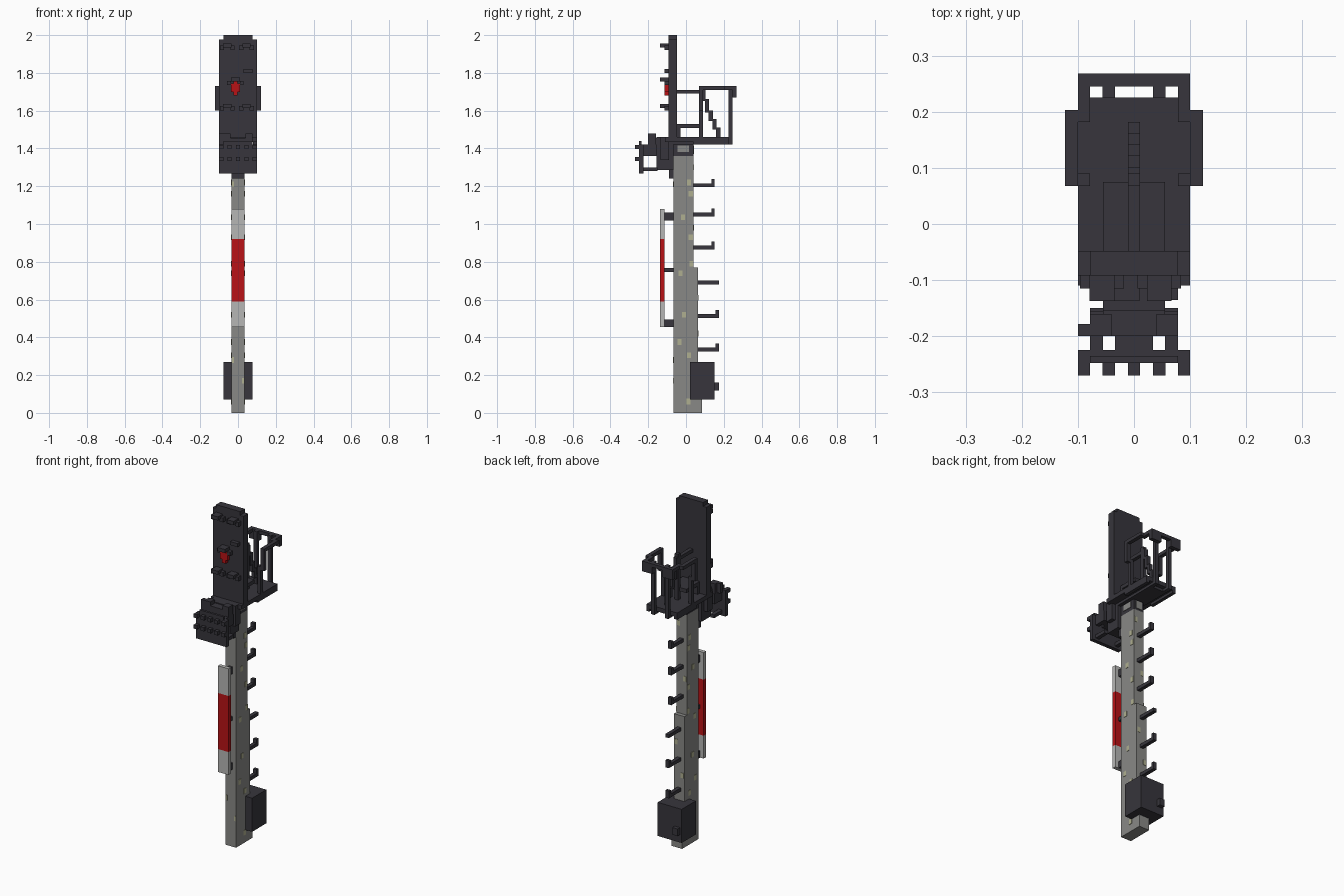
import bpy, bmesh


def material(name, rgb):
    m = bpy.data.materials.new(name)
    m.diffuse_color = (*rgb, 1)
    return m


DARK = material("dark metal", (0.038, 0.036, 0.045))
GREY = material("concrete grey", (0.25, 0.25, 0.24))
PALE = material("pale grey", (0.47, 0.47, 0.46))
RED = material("signal red", (0.48, 0.006, 0.008))
MOSS = material("pale lichen", (0.43, 0.43, 0.28))


def part(name, mat, boxes):
    """One object made of blocks given as (x0, x1, y0, y1, z0, z1)."""
    bm = bmesh.new()
    for x0, x1, y0, y1, z0, z1 in boxes:
        vs = bmesh.ops.create_cube(bm, size=1)["verts"]
        for v in vs:
            v.co.x = x1 if v.co.x > 0 else x0
            v.co.y = y1 if v.co.y > 0 else y0
            v.co.z = z1 if v.co.z > 0 else z0
    me = bpy.data.meshes.new(name)
    bm.to_mesh(me)
    bm.free()
    me.materials.append(mat)
    ob = bpy.data.objects.new(name, me)
    bpy.context.collection.objects.link(ob)
    return ob


def both(boxes):
    """Blocks together with their mirror images across x = 0."""
    return boxes + [(-b[1], -b[0], *b[2:]) for b in boxes]


W = 0.034   # half width of the mast
U = 0.011   # half of one block unit

# Mast, stepped on its rear side
part("mast", GREY, [(-W, W, -0.067, 0.04, 0, 1.36)])
part("mast_rear_lower", GREY, [(-W, W, 0.04, 0.063, 0, 0.77)])
part("mast_foot", GREY, [(-W, W, 0.063, 0.085, 0, 0.2)])
part("mast_collar", DARK, [(-W, W, -0.067, 0.04, 1.36, 1.42),
                           (-W, W, -0.09, -0.067, 1.24, 1.44)])
part("collar_patch", GREY, both([(W, W + 0.003, -0.045, 0.015, 1.38, 1.415)])
     + [(-0.02, 0.02, 0.04, 0.043, 1.37, 1.415)])

# Lichen spots on the mast sides and rear
spots = [(0.015, 1.22), (0.025, 1.16), (-0.015, 1.035), (0.025, 0.93), (0.03, 0.79),
         (-0.03, 0.74), (-0.01, 0.52), (-0.035, 0.375), (0.015, 0.305), (0.012, 0.06)]
part("lichen_sides", MOSS, both([(W, W + 0.002, y - 0.011, y + 0.011, z - 0.015, z + 0.015)
                                 for y, z in spots]))
part("lichen_rear", MOSS, [(x - 0.01, x + 0.01, y, y + 0.002, z - 0.015, z + 0.015)
                           for x, y, z in [(0.02, 0.04, 1.3), (-0.02, 0.04, 0.98),
                                           (0.02, 0.063, 0.61), (-0.02, 0.063, 0.42)]])
part("lichen_front", MOSS, [(x - 0.005, x + 0.005, -0.069, -0.067, z - 0.015, z + 0.015)
                            for x, z in [(-0.027, 1.21), (-0.027, 0.28), (0.027, 0.17)]])

# Climbing hooks
hooks = []
for i, z in enumerate((0.325, 0.503, 0.68, 0.865, 1.04, 1.195)):
    y0, y1 = (0.063, 0.175) if i < 3 else (0.04, 0.152)
    hooks.append((-U, U, y0, y1, z, z + 0.02))
    if i != 2:
        hooks.append((-U, U, y1 - 0.018, y1, z + 0.02, z + 0.043))
part("climbing_hooks", DARK, hooks)

# Striped marker board with its brackets
part("marker_board_white", PALE, [(-W, W, -0.137, -0.115, a, b)
                                  for a, b in ((0.455, 0.59), (0.92, 1.08))])
part("marker_board_red", RED, [(-W, W, -0.137, -0.115, 0.59, 0.92)])
part("marker_brackets", DARK, [(-U, U, -0.115, -0.067, a, b)
                               for a, b in ((0.455, 0.495), (0.745, 0.767), (1.018, 1.06))])

# Relay cabinet near the ground
part("cabinet", DARK, [(-0.078, 0.078, 0.02, 0.152, 0.072, 0.27)])
part("cabinet_knob", DARK, [(-0.067, -0.034, 0.152, 0.175, 0.118, 0.16)])

# Main signal board
part("signal_board", DARK, [(-0.1, 0.1, -0.092, -0.048, 1.44, 1.978),
                            (-0.078, 0.078, -0.092, -0.048, 1.978, 2.0)])

# Lamp hoods: a roof with two drooping front corners
hoods = []
for z in (1.935, 1.615):
    for x in (-0.057, 0.045):
        hoods.append((x - 0.022, x + 0.022, -0.137, -0.092, z, z + 0.021))
        for s in (-0.028, 0.028):
            hoods.append((x + s - U, x + s + U, -0.115, -0.092, z - 0.015, z + 0.01))
hoods += [(-0.037, 0.01, -0.137, -0.092, 1.755, 1.776),
          (-0.057, -0.037, -0.115, -0.092, 1.735, 1.757),
          (0.01, 0.03, -0.115, -0.092, 1.735, 1.757),
          (0.03, 0.077, -0.115, -0.092, 1.8, 1.82)]
part("lamp_hoods", DARK, hoods)
part("red_lamp", RED, [(-0.037, 0.01, -0.113, -0.092, 1.7, 1.745),
                       (-0.025, -0.002, -0.113, -0.092, 1.68, 1.755)])

# Lower indicator: faceplate with studs, housing and arms
part("indicator_plate", DARK, [(-0.1, 0.1, -0.248, -0.225, 1.267, 1.42),
                               (-0.078, 0.078, -0.248, -0.235, 1.42, 1.44)])
part("indicator_studs", DARK, [(x - U, x + U, -0.27, -0.248, z, z + 0.022)
                               for x in (-0.089, -0.045, 0, 0.045, 0.089)
                               for z in (1.333, 1.397)])
part("indicator_housing", DARK, [
    (-0.078, 0.078, -0.2, -0.155, 1.36, 1.42),
    (-0.034, 0.034, -0.225, -0.2, 1.36, 1.42),
    (-0.055, 0.055, -0.155, -0.067, 1.285, 1.42),
    (-0.055, 0.055, -0.2, -0.155, 1.42, 1.455),
    (-0.1, -0.078, -0.2, -0.178, 1.42, 1.478),
    (-0.078, -0.04, -0.2, -0.16, 1.42, 1.478),
    (0.04, 0.078, -0.2, -0.16, 1.42, 1.478),
    (-0.055, 0.055, -0.155, -0.09, 1.42, 1.46)])
part("indicator_arms", DARK, both([(0.055, 0.078, -0.225, -0.15, 1.28, 1.3),
                                   (0.055, 0.078, -0.225, -0.2, 1.36, 1.42),
                                   (0.055, 0.078, -0.135, -0.09, 1.34, 1.46)]))

# Maintenance platform
part("platform", DARK, [(-0.1, 0.1, -0.11, 0.225, 1.435, 1.46),
                        (-0.055, 0.055, -0.09, 0.2, 1.42, 1.435)])
part("platform_edges", DARK, both([(0.08, 0.1, 0.04, 0.225, 1.42, 1.435),
                                   (0.034, 0.056, 0.2, 0.245, 1.42, 1.46)]))
part("platform_step", DARK, [(-0.055, 0.055, -0.048, 0.075, 1.508, 1.53),
                             (-0.055, 0.055, -0.048, -0.03, 1.46, 1.508)])

# Railing around the platform
part("side_railing", DARK, both([
    (0.078, 0.1, 0.068, 0.09, 1.46, 1.62),
    (0.1, 0.123, 0.068, 0.09, 1.6, 1.73),
    (0.1, 0.123, 0.09, 0.203, 1.71, 1.73),
    (0.078, 0.1, 0.182, 0.25, 1.71, 1.73)]))
part("rear_railing", DARK, both([(0.034, 0.056, 0.225, 0.245, 1.46, 1.73)])
     + [(-0.1, 0.1, 0.245, 0.268, 1.71, 1.73)]
     + both([(0.034, 0.1, 0.245, 0.268, 1.67, 1.71)]))

# Centre brace: post, tie to the board and a stepped diagonal
part("centre_brace", DARK, [(-U, U, -0.048, 0.068, 1.69, 1.71),
                            (-U, U, 0.068, 0.09, 1.46, 1.73)])
heights = (1.7, 1.65, 1.59, 1.545, 1.5, 1.46)
part("stepped_strut", DARK, [(-U, U, 0.08 + 0.02 * i, 0.102 + 0.02 * i, b, a + 0.012)
                             for i, (a, b) in enumerate(zip(heights, heights[1:]))])
